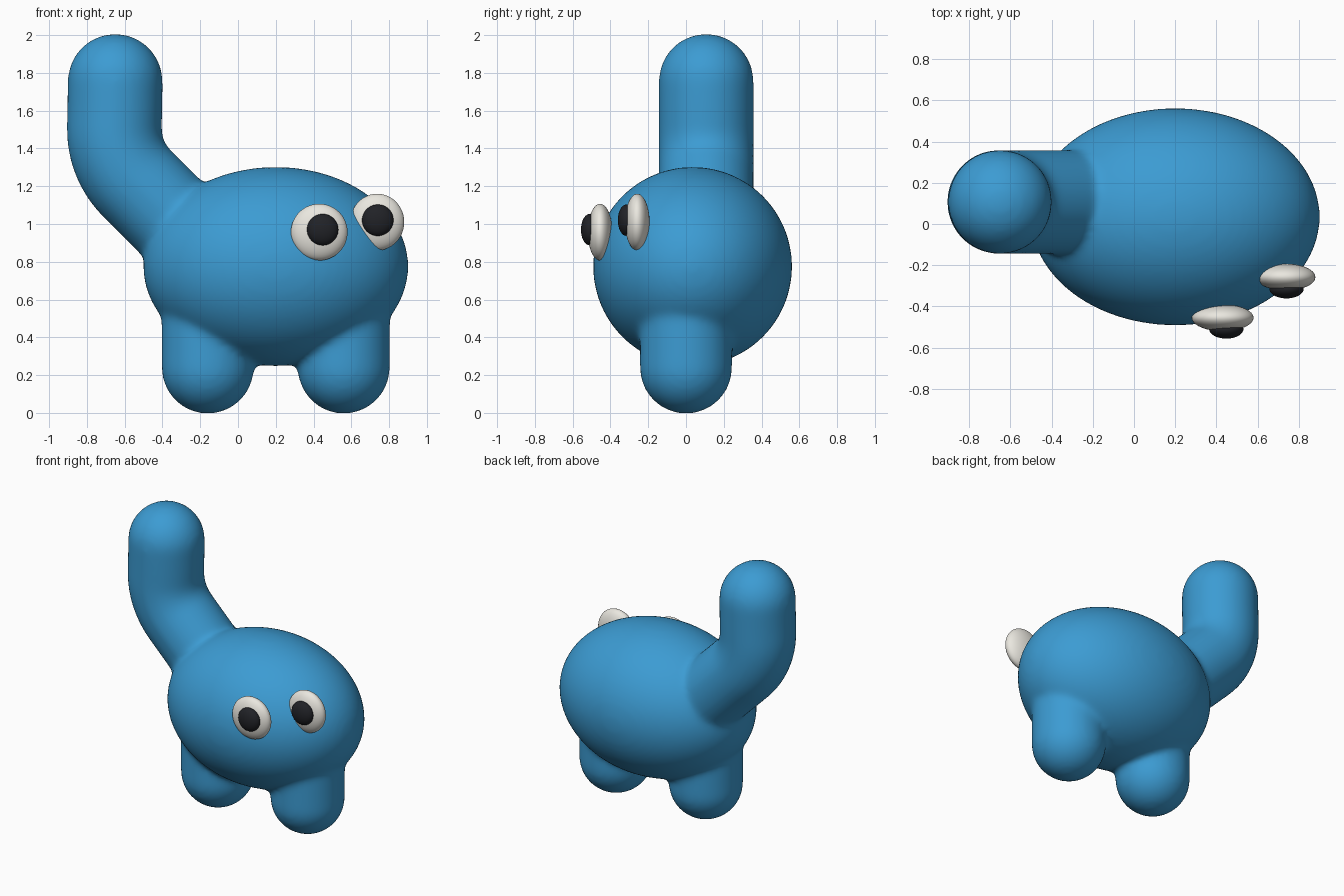
import bpy, bmesh, math
from mathutils import Vector, Matrix

if "Cube" in bpy.data.objects:
    bpy.data.objects.remove(bpy.data.objects["Cube"])


def material(name, rgb):
    m = bpy.data.materials.new(name)
    m.diffuse_color = (*rgb, 1)
    m.use_nodes = True
    m.node_tree.nodes["Principled BSDF"].inputs["Base Color"].default_value = m.diffuse_color
    return m


BLUE = material("blue", (0.045, 0.33, 0.65))
WHITE = material("eye white", (0.82, 0.80, 0.74))
BLACK = material("pupil black", (0.015, 0.016, 0.02))


def add_ellipsoid(bm, centre, radii, seg=48):
    mat = Matrix.Translation(centre) @ Matrix.Diagonal((*radii, 1))
    bmesh.ops.create_uvsphere(bm, u_segments=seg, v_segments=seg // 2, radius=1, matrix=mat)


def add_limb(bm, path, r, y, seg=40):
    """Round-ended tube along an (x, z) path lying in a plane of constant y."""
    pts = [Vector((x, y, z)) for x, z in path]
    tang = [(pts[min(i + 1, len(pts) - 1)] - pts[max(i - 1, 0)]).normalized() for i in range(len(pts))]
    angles = [math.radians(a) for a in range(3, 90, 8)]
    rings = [(pts[0] - tang[0] * r * math.cos(a), tang[0], r * math.sin(a)) for a in angles]
    rings += [(p, t, r) for p, t in zip(pts, tang)]
    rings += [(pts[-1] + tang[-1] * r * math.cos(a), tang[-1], r * math.sin(a)) for a in reversed(angles)]
    loops = []
    for c, t, rad in rings:
        side = Vector((-t.z, 0, t.x))
        loops.append([bm.verts.new(c + rad * (side * math.cos(k * math.tau / seg)
                      + Vector((0, 1, 0)) * math.sin(k * math.tau / seg))) for k in range(seg)])
    for a, b in zip(loops, loops[1:]):
        for k in range(seg):
            n = (k + 1) % seg
            bm.faces.new((a[k], a[n], b[n], b[k]))
    bm.faces.new(loops[0])
    bm.faces.new(loops[-1])


def finish(bm, name, mat):
    bmesh.ops.recalc_face_normals(bm, faces=bm.faces)
    for f in bm.faces:
        f.smooth = True
    me = bpy.data.meshes.new(name)
    bm.to_mesh(me)
    bm.free()
    me.materials.append(mat)
    ob = bpy.data.objects.new(name, me)
    bpy.context.collection.objects.link(ob)
    return ob


# Body, legs and raised tail, fused into one soft skin
bm = bmesh.new()
add_ellipsoid(bm, (0.2, 0.035, 0.775), (0.702, 0.527, 0.527), 80)
for x in (-0.16, 0.56):
    add_limb(bm, [(x, 0.24), (x, 0.55)], 0.245, 0)
bend = [(-0.655 + 0.4 * (1 - math.cos(a)), 1.5 - 0.4 * math.sin(a))
        for a in (math.radians(d) for d in range(0, 46, 5))]
add_limb(bm, [(-0.65, 1.755), (-0.652, 1.62)] + bend + [(-0.45, 1.13), (-0.2, 0.88)], 0.252, 0.107)
body = finish(bm, "body", BLUE)
remesh = body.modifiers.new("fuse", 'REMESH')
remesh.mode = 'VOXEL'
remesh.voxel_size = 0.018
remesh.use_smooth_shade = True
soften = body.modifiers.new("soften", 'SMOOTH')
soften.factor = 0.5
soften.iterations = 18

# Eyes: flattened whites with pupils in front
eyes = [("left", (0.43, -0.455, 0.957), (0.448, -0.51, 0.97), 0.15),
        ("right", (0.737, -0.258, 1.01), (0.74, -0.315, 1.02), 0.143)]
for side, c, p, rx in eyes:
    bm = bmesh.new()
    add_ellipsoid(bm, c, (rx, 0.065, 0.15))
    finish(bm, side + " eye", WHITE)
    bm = bmesh.new()
    add_ellipsoid(bm, p, (0.083, 0.046, 0.083))
    finish(bm, side + " pupil", BLACK)
